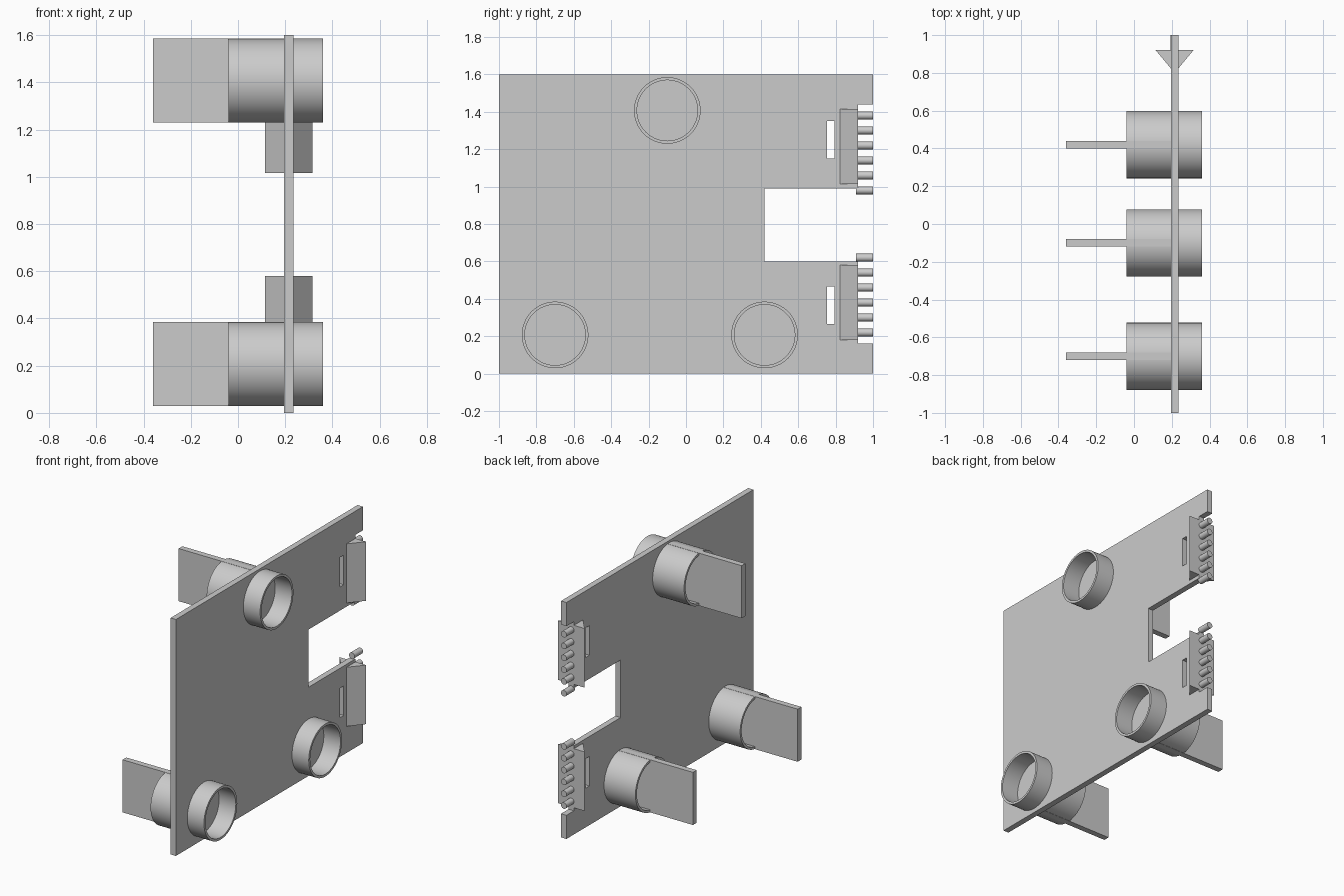
import bpy, bmesh
from math import pi
from mathutils import Matrix, Vector

if "Cube" in bpy.data.objects:
    bpy.data.objects.remove(bpy.data.objects["Cube"])

# Single flat colour
grey = bpy.data.materials.new("light_grey")
grey.use_nodes = True
grey.diffuse_color = (0.6, 0.6, 0.6, 1)
grey.node_tree.nodes["Principled BSDF"].inputs["Base Color"].default_value = (0.6, 0.6, 0.6, 1)


def finish(name, bm, smooth=False):
    bmesh.ops.recalc_face_normals(bm, faces=bm.faces)
    mesh = bpy.data.meshes.new(name)
    bm.to_mesh(mesh)
    bm.free()
    mesh.materials.append(grey)
    obj = bpy.data.objects.new(name, mesh)
    bpy.context.collection.objects.link(obj)
    if smooth:
        bpy.ops.object.select_all(action='DESELECT')
        obj.select_set(True)
        bpy.context.view_layer.objects.active = obj
        bpy.ops.object.shade_smooth_by_angle()
    return obj


def prism(name, points, offset):
    """Extrude a closed outline along the offset vector."""
    bm = bmesh.new()
    face = bm.faces.new([bm.verts.new(p) for p in points])
    top = bmesh.ops.extrude_face_region(bm, geom=[face])["geom"]
    verts = [v for v in top if isinstance(v, bmesh.types.BMVert)]
    bmesh.ops.translate(bm, verts=verts, vec=Vector(offset))
    return finish(name, bm)


def box(name, low, high):
    (x0, y0, z0), (x1, y1, z1) = low, high
    return prism(name, [(x0, y0, z0), (x1, y0, z0), (x1, y1, z0), (x0, y1, z0)],
                 (0, 0, z1 - z0))


def tube(name, y, z, x0, x1, outer, inner):
    """Open pipe along x, spun from its wall section."""
    bm = bmesh.new()
    section = [(x0, inner), (x1, inner), (x1, outer), (x0, outer)]
    verts = [bm.verts.new((x, y, z + r)) for x, r in section]
    edges = [bm.edges.new((verts[i], verts[i - 1])) for i in range(4)]
    bmesh.ops.spin(bm, geom=verts + edges, cent=(0, y, z), axis=(1, 0, 0),
                   angle=2 * pi, steps=64, use_duplicate=False)
    bmesh.ops.remove_doubles(bm, verts=bm.verts, dist=0.0005)
    return finish(name, bm, True)


def peg(name, x, z, y0, y1, radius):
    bm = bmesh.new()
    place = Matrix.Translation((x, (y0 + y1) / 2, z)) @ Matrix.Rotation(pi / 2, 4, 'X')
    bmesh.ops.create_cone(bm, cap_ends=True, segments=24, radius1=radius,
                          radius2=radius, depth=y1 - y0, matrix=place)
    return finish(name, bm, True)


# Upright board with a deep central notch and shallow peg recesses
MID = 0.215
half = [(-1, 0), (1, 0), (1, 0.16), (0.92, 0.16), (0.92, 0.6), (0.42, 0.6)]
upper = [(0.42, 0.99), (0.92, 0.99), (0.92, 1.44), (1, 1.44), (1, 1.6), (-1, 1.6)]
board = prism("board", [(MID - 0.02, y, z) for y, z in half + upper], (0.04, 0, 0))

# Pipes through the board, each with a flat tab
for place, y, z in [("front", -0.7, 0.207), ("rear", 0.42, 0.207), ("top", -0.1, 1.407)]:
    tube(place + "_pipe", y, z, -0.04, 0.36, 0.178, 0.162)
    box(place + "_tab", (-0.36, y - 0.02, z - 0.178), (MID, y + 0.02, z + 0.178))

# Wedges, pegs and slots along the rear edge
for place, base in [("lower", 0.18), ("upper", 1.015)]:
    prism(place + "_wedge", [(MID - 0.1, 0.92, base), (MID + 0.1, 0.92, base),
                             (MID, 0.8, base)], (0, 0, 0.4))
    first = 0.22 if place == "lower" else 0.98
    for i in range(6):
        peg(f"{place}_peg_{i + 1}", MID, first + 0.08 * i, 0.91, 1.0, 0.021)
    slot = 0.265 if place == "lower" else 1.15
    cutter = box(place + "_slot_cutter", (0.1, 0.755, slot), (0.33, 0.795, slot + 0.2))
    cut = board.modifiers.new(place + "_slot", 'BOOLEAN')
    cut.operation = 'DIFFERENCE'
    cut.solver = 'EXACT'
    cut.object = cutter
    cutter.hide_render = True
    cutter.hide_viewport = True
